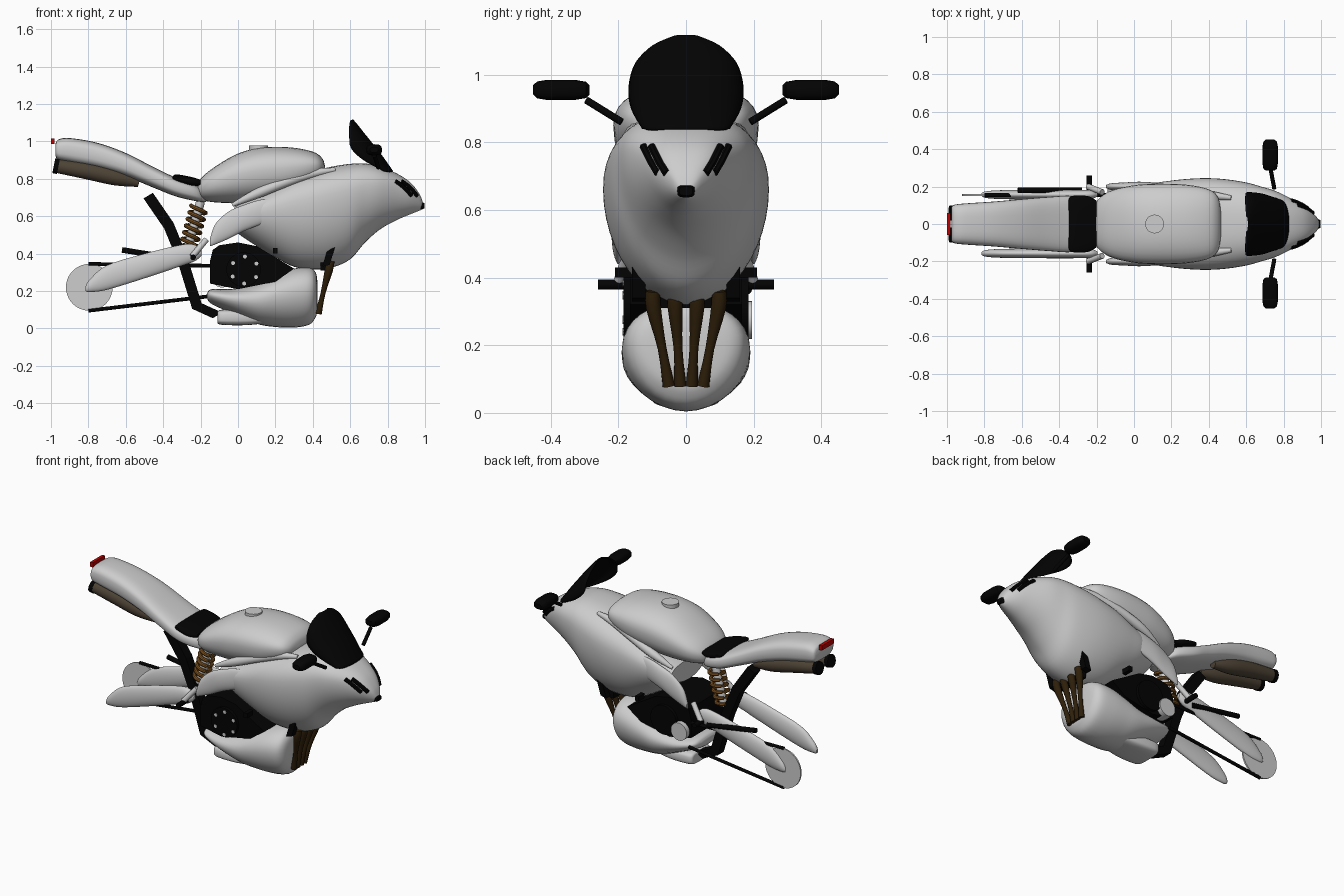
import bpy, math
from math import sin, cos, pi
from mathutils import Vector

cube = bpy.data.objects.get("Cube")
if cube:
    bpy.data.objects.remove(cube, do_unlink=True)


def material(name, r, g, b):
    m = bpy.data.materials.new(name)
    m.use_nodes = True
    m.diffuse_color = (r, g, b, 1)
    m.node_tree.nodes["Principled BSDF"].inputs["Base Color"].default_value = (r, g, b, 1)
    return m


silver = material("silver paint", .61, .61, .61)
black = material("black plastic", .001, .001, .001)
brown = material("burnt metal", .028, .014, .003)
copper = material("copper spring", .22, .09, .015)
olive = material("dark exhaust", .075, .056, .036)
red = material("red lens", .52, .0, .0)


def build(name, verts, faces, mat, smooth=True):
    mesh = bpy.data.meshes.new(name)
    mesh.from_pydata(verts, [], faces)
    mesh.materials.append(mat)
    mesh.validate()
    obj = bpy.data.objects.new(name, mesh)
    bpy.context.collection.objects.link(obj)
    bpy.ops.object.select_all(action='DESELECT')
    bpy.context.view_layer.objects.active = obj
    obj.select_set(True)
    bpy.ops.object.mode_set(mode='EDIT')
    bpy.ops.mesh.select_all(action='SELECT')
    bpy.ops.mesh.normals_make_consistent(inside=False)
    bpy.ops.object.mode_set(mode='OBJECT')
    if smooth:
        bpy.ops.object.shade_smooth_by_angle(angle=math.radians(40))
    return obj


def skin(name, rings, mat, smooth=True):
    """Join equal closed rings into a capped tube."""
    n = len(rings[0])
    faces = [(i * n + j, i * n + (j + 1) % n, (i + 1) * n + (j + 1) % n, (i + 1) * n + j)
             for i in range(len(rings) - 1) for j in range(n)]
    last = (len(rings) - 1) * n
    faces += [tuple(range(n)), tuple(range(last, last + n))]
    return build(name, [p for ring in rings for p in ring], faces, mat, smooth)


def resample(rows, steps):
    """Smooth spline through rows of numbers."""
    out = []
    for i in range(len(rows) - 1):
        quad = [rows[max(0, i - 1)], rows[i], rows[i + 1], rows[min(len(rows) - 1, i + 2)]]
        for s in range(steps):
            t = s / steps
            out.append([b + t * ((c - a) / 2 + t * (a - 2.5 * b + 2 * c - d / 2
                        + t * (1.5 * (b - c) + (d - a) / 2))) for a, b, c, d in zip(*quad)])
    return out + [list(rows[-1])]


def bulge(value, power):
    return math.copysign(abs(value) ** power, value)


def loft(name, stations, mat, y=0, widest=.5, power=1, crown=None, sides=32):
    """Stations along x: (x, bottom, top, half width); crown shapes the upper half."""
    rings = []
    for x, lo, hi, half in resample(stations, 5):
        mid = lo + (hi - lo) * widest
        ring = []
        for k in range(sides):
            c, s = cos(2 * pi * k / sides), sin(2 * pi * k / sides)
            reach, p = (hi - mid, crown or power) if s > 0 else (mid - lo, power)
            ring.append((x, y + half * bulge(c, p), mid + reach * bulge(s, p)))
        rings.append(ring)
    return skin(name, rings, mat)


def tube(name, points, radii, mat, sides=12, steps=1):
    """Round bar along a path, one radius per point."""
    rows = resample([(*p, r) for p, r in zip(points, radii)], steps)
    pts = [Vector(r[:3]) for r in rows]
    rings = []
    for i, p in enumerate(pts):
        d = (pts[min(i + 1, len(pts) - 1)] - pts[max(i - 1, 0)]).normalized()
        u = d.cross(Vector((0, 1, 0)) if abs(d.y) < .9 else Vector((1, 0, 0))).normalized()
        v = d.cross(u)
        rings.append([p + rows[i][3] * (u * cos(2 * pi * k / sides) + v * sin(2 * pi * k / sides))
                      for k in range(sides)])
    return skin(name, rings, mat)


def rod(name, a, b, r, mat, sides=16):
    return tube(name, [a, b], [r, r], mat, sides)


def plate(name, outline, y0, y1, mat):
    """Side outline in x and z, extruded across y."""
    return skin(name, [[(x, y, z) for x, z in outline] for y in (y0, y1)], mat, False)


def box(name, c, size, mat):
    x, z, a, b = c[0], c[2], size[0] / 2, size[2] / 2
    return plate(name, [(x - a, z - b), (x + a, z - b), (x + a, z + b), (x - a, z + b)],
                 c[1] - size[1] / 2, c[1] + size[1] / 2, mat)


# Main bodywork
fairing = loft("fairing", [
    (-.02, .52, .65, .17), (.1, .44, .71, .215), (.2, .38, .76, .232), (.3, .33, .81, .242),
    (.4, .315, .84, .245), (.5, .325, .865, .238), (.6, .37, .88, .222), (.68, .46, .882, .2),
    (.76, .53, .865, .175), (.85, .58, .828, .13), (.92, .61, .782, .09), (.97, .63, .72, .045),
    (.99, .64, .67, .015)], silver, widest=.66, power=1.05, crown=.78, sides=48)
loft("tank", [
    (-.22, .72, .75, .05), (-.2, .69, .8, .12), (-.13, .675, .86, .175), (0, .67, .935, .207),
    (.13, .68, .967, .215), (.28, .71, .968, .21), (.4, .77, .945, .185), (.45, .81, .91, .14),
    (.465, .84, .87, .06)], silver, widest=.58, power=.88)
rod("fuel_cap", (.11, 0, .94), (.11, 0, .979), .05, silver, 32)
loft("tail", [
    (-.975, .92, .99, .09), (-.96, .9, 1.01, .103), (-.9, .885, 1.018, .11),
    (-.75, .855, .992, .12), (-.6, .812, .938, .133), (-.45, .752, .862, .145),
    (-.33, .705, .805, .15), (-.22, .68, .765, .12), (-.17, .675, .71, .06)], silver, power=.65)
loft("seat", [(-.35, .8, .81, .13), (-.33, .785, .824, .15), (-.25, .762, .81, .15),
              (-.2, .765, .795, .125)], black, power=.6)
box("tail_light", (-.99, 0, 1), (.02, .12, .03), red)

# Belly pan and engine
loft("belly_pan", [
    (-.165, .16, .19, .08), (-.14, .13, .21, .14), (-.03, .08, .212, .175), (.1, .025, .24, .187),
    (.2, .008, .285, .19), (.3, .005, .32, .188), (.38, .02, .325, .175), (.415, .06, .3, .14),
    (.425, .1, .25, .08)], silver, widest=.6, power=1.05, crown=.9)
loft("sump", [(-.11, .035, .08, .07), (-.09, .02, .1, .1), (.05, .018, .1, .1),
              (.2, .035, .1, .08)], silver, power=.55)
plate("engine_block", [(-.15, .24), (-.15, .36), (-.135, .42), (-.1, .445), (0, .46), (.1, .44),
                       (.2, .38), (.3, .32), (.2, .25), (0, .21)], -.165, .165, black)
box("engine_front", (.46, 0, .335), (.04, .2, .05), black)
for side in (-1, 1):
    rod("engine_cover", (.03, side * .14, .315), (.03, side * .185, .315), .092, black, 32)
for k in range(6):
    a = 2 * pi * k / 6 + .5
    x, z = .035 + .072 * cos(a), .312 + .072 * sin(a)
    rod("cover_bolt", (x, -.18, z), (x, -.188, z), .011, silver, 8)

# Exhaust headers
for k in (-1.5, -.5, .5, 1.5):
    tube("exhaust_header", [(.495, k * .065, .36), (.485, k * .064, .31), (.455, k * .047, .19),
                            (.43, k * .034, .08)], [.021, .022, .013, .018], brown, steps=3)

# Windscreen: rows of (half width, centre x, centre z, edge x, edge z)
rows = resample([(.13, .83, .84, .78, .84), (.163, .785, .905, .67, .9),
                 (.17, .735, .97, .605, .965), (.15, .675, 1.045, .595, 1.035),
                 (.1, .635, 1.095, .595, 1.085), (.04, .615, 1.118, .6, 1.112)], 4)
cols = 17
verts = []
for half, cx, cz, ex, ez in rows:
    for j in range(cols):
        s = j / (cols - 1) * 2 - 1
        verts.append((cx + (ex - cx) * s * s, half * sin(s * pi / 2), cz + (ez - cz) * s * s))
faces = [(i * cols + j, i * cols + j + 1, (i + 1) * cols + j + 1, (i + 1) * cols + j)
         for i in range(len(rows) - 1) for j in range(cols - 1)]
screen = build("windscreen", verts, faces, black)
screen.modifiers.new("thickness", 'SOLIDIFY').thickness = .008
nose = [(.96, .024, .018), (.985, .026, .019), (.997, .02, .013)]
skin("nose_intake", [[(x, a * bulge(cos(k * pi / 8), .6), .656 + b * bulge(sin(k * pi / 8), .6))
                      for k in range(16)] for x, a, b in nose], black)

# Rear frame, shock absorber and drive
frame = [(-.48, .71), (-.37, .55), (-.3, .38), (-.22, .12), (-.11, .07)]
outline = [(x - .025, z - .015) for x, z in frame] + [(x + .025, z + .015) for x, z in frame[::-1]]
for i in range(len(frame) - 1):
    plate("rear_frame", outline[i:i + 2] + outline[-i - 2:len(outline) - i], -.03, .03, black)
low, high = Vector((-.27, 0, .42)), Vector((-.2, 0, .68))
rod("shock_body", low, high, .024, silver)
axis = (high - low).normalized()
across = axis.cross(Vector((0, 1, 0)))
turns, per = 6, 16
coil = [low.lerp(high, .05 + .82 * i / (turns * per)) + .043 * (
    across * cos(2 * pi * i / per) + Vector((0, sin(2 * pi * i / per), 0)))
    for i in range(turns * per + 1)]
tube("shock_spring", coil, [.011] * len(coil), copper, 8)
rod("rear_sprocket", (-.795, .15, .22), (-.795, .16, .22), .125, silver, 40)
rod("front_sprocket", (-.085, .12, .275), (-.085, .195, .275), .056, silver, 24)
rod("chain_top", (-.8, .155, .345), (-.13, .155, .335), .01, black)
rod("chain_bottom", (-.8, .155, .095), (-.13, .155, .175), .01, black)
rod("chain_guard", (-.62, .18, .42), (-.28, .18, .365), .015, black)

# Paired parts
for side, label in ((-1, "right_"), (1, "left_")):
    def at(x, y, z):
        return (x, side * y, z)

    loft(label + "fairing_wing", [
        (-.15, .44, .48, .008), (-.12, .45, .56, .018), (-.05, .48, .625, .022),
        (.03, .52, .66, .026), (.13, .56, .69, .02), (.22, .6, .69, .01)], silver, side * .2)
    tube(label + "fairing_ridge", [at(-.03, .18, .66), at(.1, .19, .72), at(.25, .18, .78),
                                   at(.4, .155, .828), at(.52, .14, .848)],
         [.01, .026, .026, .024, .012], silver, steps=4)
    loft(label + "swingarm", [
        (-.815, .2, .225, .008), (-.79, .195, .265, .018), (-.7, .207, .338, .024),
        (-.5, .268, .4, .026), (-.3, .335, .448, .026), (-.23, .36, .447, .024),
        (-.195, .39, .42, .01)], silver, side * .157)
    tube(label + "tail_exhaust", [at(-.965, .06, .868), at(-.8, .062, .842), at(-.65, .064, .808),
                                  at(-.53, .062, .778)], [.037, .046, .044, .022], olive, 20, 4)
    rod(label + "exhaust_tip", at(-.985, .06, .87), at(-.96, .06, .865), .04, black, 20)
    rod(label + "foot_peg", at(-.24, .17, .38), at(-.24, .26, .38), .015, black)
    rod(label + "peg_bracket", at(-.245, .2, .385), at(-.17, .17, .475), .016, silver)
    rod(label + "mirror_stem", at(.75, .19, .86), at(.73, .295, .925), .011, black)
    mirror = [(.285, .022, .014), (.295, .036, .024), (.33, .042, .03), (.41, .042, .03),
              (.44, .036, .025), (.452, .022, .014)]
    skin(label + "mirror", [[(.728 + a * bulge(cos(k * pi / 8), .65), side * y,
                              .955 + b * bulge(sin(k * pi / 8), .65)) for k in range(16)]
                            for y, a, b in mirror], black)
    plate(label + "corner_vent", [(.45, .33), (.49, .34), (.52, .44), (.475, .41)],
          side * .12, side * .16, black)
    box(label + "fairing_clip", at(.2, .18, .415), (.025, .06, .03), black)

    # Headlight slits lie on the fairing skin
    for shift in (-.015, .015):
        path = []
        for t in (0, .33, .67, 1):
            guess = Vector(at(.87 + .08 * t - shift, .13 - .05 * t + shift, .8 - .09 * t))
            path.append(fairing.closest_point_on_mesh(guess)[1])
        tube(label + "headlight_slit", path, [.012] * len(path), black, 8)
